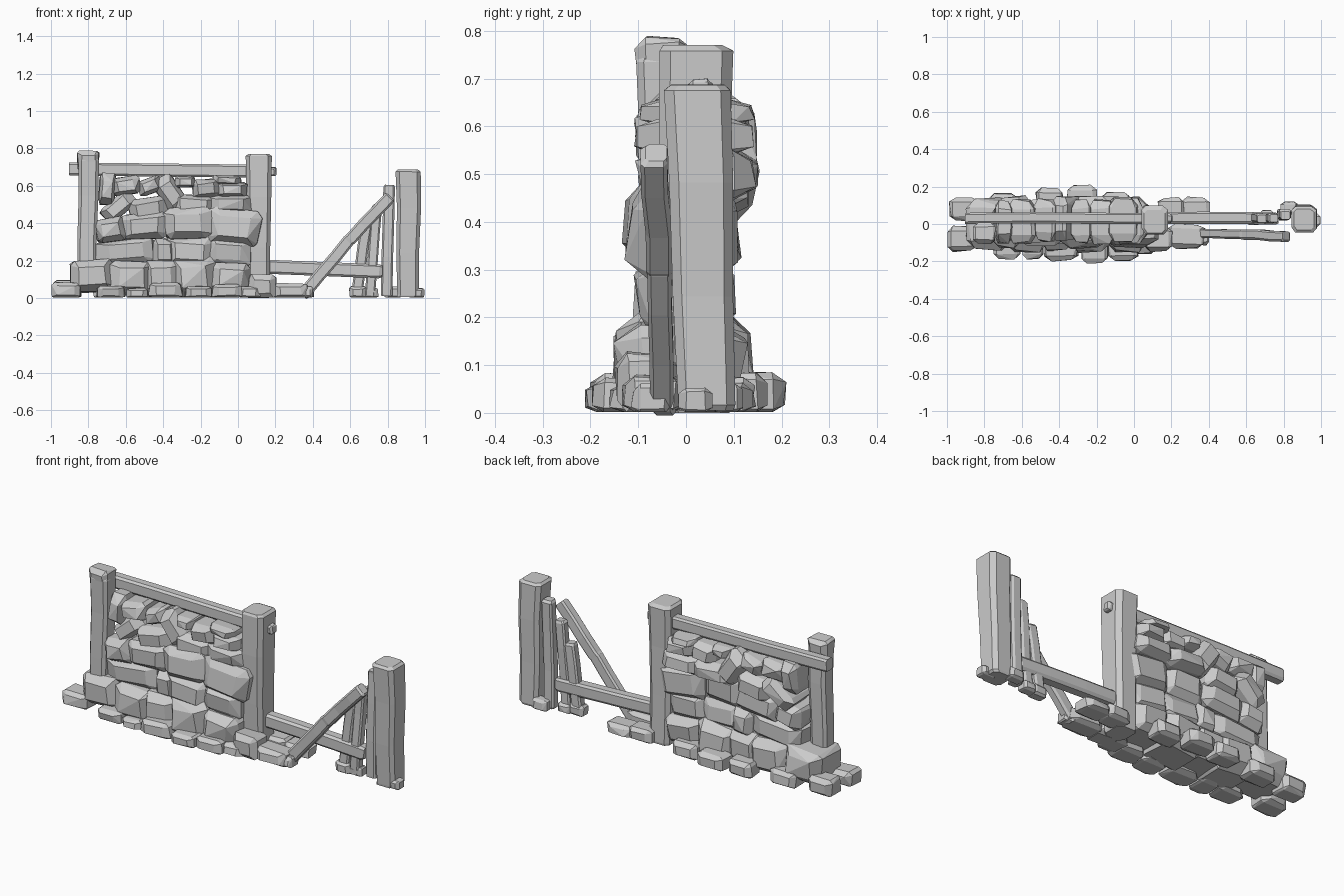
import bpy, bmesh, random
from math import radians
from mathutils import Vector, Matrix

cube = bpy.data.objects.get("Cube")
if cube:
    bpy.data.objects.remove(cube)

grey = bpy.data.materials.new("weathered grey")
grey.use_nodes = True
colour = (0.6, 0.6, 0.6, 1)
grey.diffuse_color = colour
grey.node_tree.nodes["Principled BSDF"].inputs["Base Color"].default_value = colour
rng = random.Random(4)


def finish(name, bm):
    bmesh.ops.recalc_face_normals(bm, faces=bm.faces)
    mesh = bpy.data.meshes.new(name)
    bm.to_mesh(mesh)
    bm.free()
    mesh.materials.append(grey)
    bpy.context.collection.objects.link(bpy.data.objects.new(name, mesh))


def stone(name, pos, size, tilt=0):
    """Rough boulder: blocky outline from the front, bulging in depth."""
    bm = bmesh.new()
    turn = Matrix.Rotation(-radians(tilt), 3, 'Y')
    corner_cuts = [(1, .6, .72), (.78, .6, 1), (.58, .97, .55)]
    for sx in (-1, 1):
        for sy in (-1, 1):
            for sz in (-1, 1):
                for cut in corner_cuts:
                    p = Vector(c * s * rng.uniform(.88, 1.06) * full / 2
                               for c, s, full in zip(cut, (sx, sy, sz), size))
                    p = turn @ p + Vector(pos)
                    p.z = max(p.z, 0.002)
                    bm.verts.new(p)
    hull = bmesh.ops.convex_hull(bm, input=bm.verts)
    junk = set(hull["geom_interior"]) | set(hull["geom_unused"])
    bmesh.ops.delete(bm, geom=[g for g in junk if isinstance(g, bmesh.types.BMVert)],
                     context='VERTS')
    bmesh.ops.dissolve_limit(bm, angle_limit=radians(12), verts=bm.verts, edges=bm.edges)
    finish(name, bm)


def timber(name, start, end, width, depth, taper=1.0, wobble=0.004, tip=0.012):
    """Hand-hewn beam: uneven chamfered sections lofted from start to end."""
    bm = bmesh.new()
    a, b = Vector(start), Vector(end)
    along = (b - a).normalized()
    across = Vector((0, 1, 0))
    side = across.cross(along).normalized()
    outline = [(-1, -.6), (-.7, -1), (.7, -1), (1, -.7), (1, .7), (.6, 1), (-.7, 1), (-1, .7)]
    edge = tip / (b - a).length
    rings = []
    for t, scale in ((0, .95), (edge, 1), (.35, 1), (.7, 1), (1 - edge, 1), (1, .8)):
        grow = scale * (taper + (1 - taper) * t)
        shift = Vector((rng.uniform(-wobble, wobble), rng.uniform(-wobble, wobble), 0))
        rings.append([bm.verts.new(a.lerp(b, t) + shift + side * u * grow * width / 2
                                   + across * v * grow * depth / 2) for u, v in outline])
    for low, high in zip(rings, rings[1:]):
        for i in range(8):
            j = (i + 1) % 8
            bm.faces.new((low[i], low[j], high[j], high[i]))
    bm.faces.new(rings[0])
    bm.faces.new(rings[-1])
    finish(name, bm)


# Posts
timber("left_post", (-.808, -.045, .04), (-.8, -.05, .765), .11, .105, .88, tip=.03)
stone("left_post_head", (-.8, -.05, .735), (.12, .115, .11))
timber("middle_post", (.11, .025, 0), (.112, .018, .77), .14, .155, .85)
timber("right_post", (.907, .045, .005), (.912, .027, .687), .135, .14, .85)

# Top rail and gate timbers
timber("top_rail", (-.905, .03, .69), (.14, .03, .677), .07, .06)
stone("rail_stub", (.175, .03, .675), (.06, .05, .05))
timber("low_rail", (.13, .035, .168), (.77, .03, .142), .075, .065)
timber("diagonal_brace_foot", (.345, -.047, .015), (.6, -.056, .315), .066, .05)
timber("diagonal_brace", (.59, -.056, .305), (.815, -.065, .545), .066, .056)
timber("tall_slat", (.797, .05, .01), (.808, .05, .605), .062, .055)
timber("middle_slat", (.705, .03, .01), (.745, .03, .5), .055, .05)
timber("short_slat", (.635, .03, .01), (.685, .03, .39), .06, .05)

# Wall courses: front and back reach, then through-stones as x, z, width, height, tilt
courses = {
    "base": (.155, .15, [(-.78, .12, .24, .18, 3), (-.57, .11, .24, .19, -3),
             (-.41, .11, .19, .18, 0), (-.24, .11, .24, .2, 4), (-.04, .11, .22, .16, -3)]),
    "second": (.115, .11, [(-.6, .25, .32, .14, 5), (-.395, .245, .12, .15, 2),
               (-.26, .25, .26, .15, -3), (-.05, .245, .24, .15, -4)]),
    "middle": (.135, .12, [(-.68, .365, .16, .13, 10), (-.5, .385, .26, .14, 5),
               (-.27, .4, .25, .17, 2), (-.02, .38, .29, .2, -8)]),
    "upper": (.105, .155, [(-.64, .49, .2, .1, 40), (-.48, .475, .21, .12, 8),
              (-.36, .56, .21, .12, -55), (-.24, .5, .24, .1, -4), (-.04, .5, .23, .1, 0)]),
    "top": (.11, .15, [(-.7, .58, .09, .17, -5), (-.6, .6, .15, .1, 8),
            (-.47, .6, .13, .09, 20), (-.28, .62, .11, .06, 0), (-.17, .585, .15, .1, 6),
            (-.03, .58, .17, .08, 0), (-.06, .63, .16, .05, -3)]),
}
for label, (front, back, row) in courses.items():
    for n, (x, z, w, h, tilt) in enumerate(row):
        near = rng.uniform(0, .015) - front
        far = back - rng.uniform(0, .03)
        stone(f"{label}_stone_{n}", (x, (near + far) / 2, z), (w, far - near, h), tilt)

# Foot stones: x, y, width, height
front_feet = [(-.92, -.08, .16, .08), (-.68, -.12, .15, .06), (-.54, -.12, .11, .05),
              (-.39, -.13, .18, .08), (-.21, -.145, .14, .06), (-.06, -.13, .16, .07),
              (.06, -.09, .12, .06), (.13, -.08, .15, .12), (.28, -.065, .2, .075)]
back_feet = [(-.91, .08, .15, .09), (-.7, .1, .16, .08), (-.45, .13, .15, .08),
             (-.28, .145, .16, .08), (-.1, .11, .16, .08), (.2, .08, .14, .07),
             (.33, .08, .15, .06)]
gate_feet = [(.64, .03, .09, .06), (.71, .04, .08, .05), (.83, .085, .09, .06),
             (.955, .02, .085, .05)]
for label, feet, depth in (("front", front_feet, .14), ("back", back_feet, .13),
                           ("gate", gate_feet, .07)):
    for n, (x, y, w, h) in enumerate(feet):
        stone(f"{label}_foot_stone_{n}", (x, y, h / 2), (w, depth, h * 1.1))
stone("corner_stone", (.36, -.07, .03), (.09, .09, .06))
